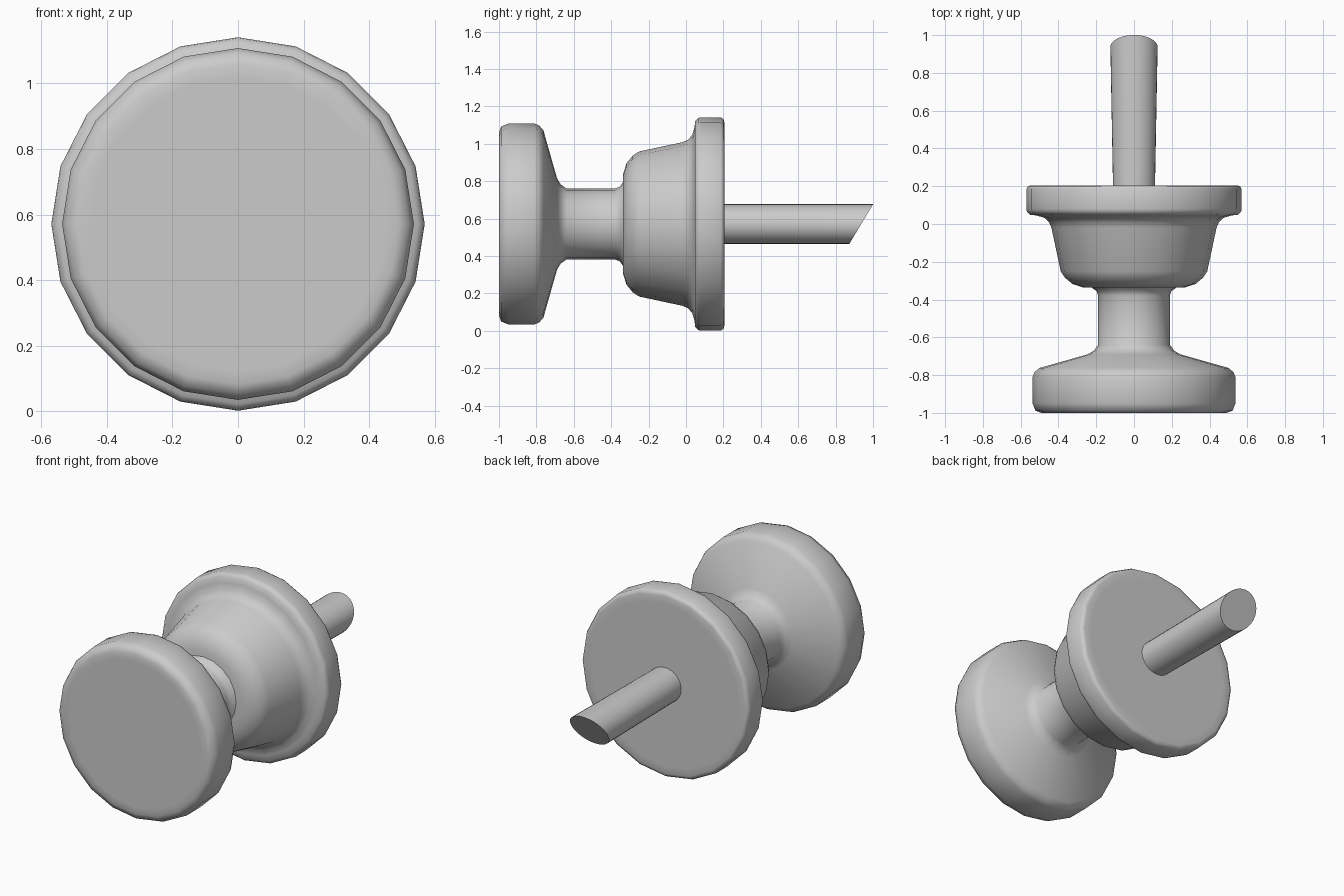
import bpy, bmesh, math

cube = bpy.data.objects.get("Cube")
if cube:
    bpy.data.objects.remove(cube, do_unlink=True)

AXIS_Z = 0.571

metal = bpy.data.materials.new("satin grey metal")
metal.use_nodes = True
GREY = (0.6, 0.6, 0.6, 1.0)
metal.diffuse_color = GREY
metal.node_tree.nodes["Principled BSDF"].inputs["Base Color"].default_value = GREY


def lathe(name, profile, sides, shape=None):
    """Sweep (y, radius) points round the y axis, capping both ends."""
    bm = bmesh.new()
    rings = []
    for y, r in profile:
        ring = []
        for i in range(sides):
            a = math.tau * i / sides
            co = (r * math.cos(a), y, r * math.sin(a))
            ring.append(bm.verts.new(shape(*co) if shape else co))
        rings.append(ring)
    for a, b in zip(rings, rings[1:]):
        for i in range(sides):
            j = (i + 1) % sides
            bm.faces.new((a[i], a[j], b[j], b[i]))
    bm.faces.new(rings[0])
    bm.faces.new(rings[-1])
    bmesh.ops.recalc_face_normals(bm, faces=bm.faces)
    mesh = bpy.data.meshes.new(name)
    bm.to_mesh(mesh)
    bm.free()
    obj = bpy.data.objects.new(name, mesh)
    obj.location.z = AXIS_Z
    mesh.materials.append(metal)
    bpy.context.collection.objects.link(obj)
    bpy.ops.object.select_all(action='DESELECT')
    obj.select_set(True)
    bpy.context.view_layer.objects.active = obj
    bpy.ops.object.shade_smooth_by_angle(angle=math.radians(50))
    return obj


# Round grip with its conical back and neck
lathe("knob_and_neck", [
    (-1.0, 0.45), (-1.0, 0.49), (-0.988, 0.522), (-0.95, 0.537),
    (-0.81, 0.537), (-0.785, 0.527), (-0.762, 0.5),
    (-0.69, 0.245), (-0.67, 0.212), (-0.64, 0.19),
    (-0.38, 0.19), (-0.355, 0.198), (-0.34, 0.22), (-0.33, 0.23)], 20)

# Flared collar and the wall flange behind it
lathe("collar_and_flange", [
    (-0.337, 0.18), (-0.337, 0.265), (-0.318, 0.325), (-0.285, 0.365),
    (-0.25, 0.388), (-0.02, 0.437), (0.01, 0.45), (0.033, 0.475),
    (0.045, 0.515), (0.049, 0.55), (0.065, 0.567), (0.08, 0.57),
    (0.185, 0.57), (0.2, 0.562), (0.205, 0.545), (0.205, 0.5)], 20)


# Spindle, slightly wider toward its slanted tip
def spindle_shape(x, y, z):
    t = (y - 0.15) / 0.79
    return (x * (1.04 + 0.14 * t), y + 0.6 * z * (y > 0.5), z)


lathe("spindle", [(0.15, 0.106), (0.937, 0.106)], 32, spindle_shape)
